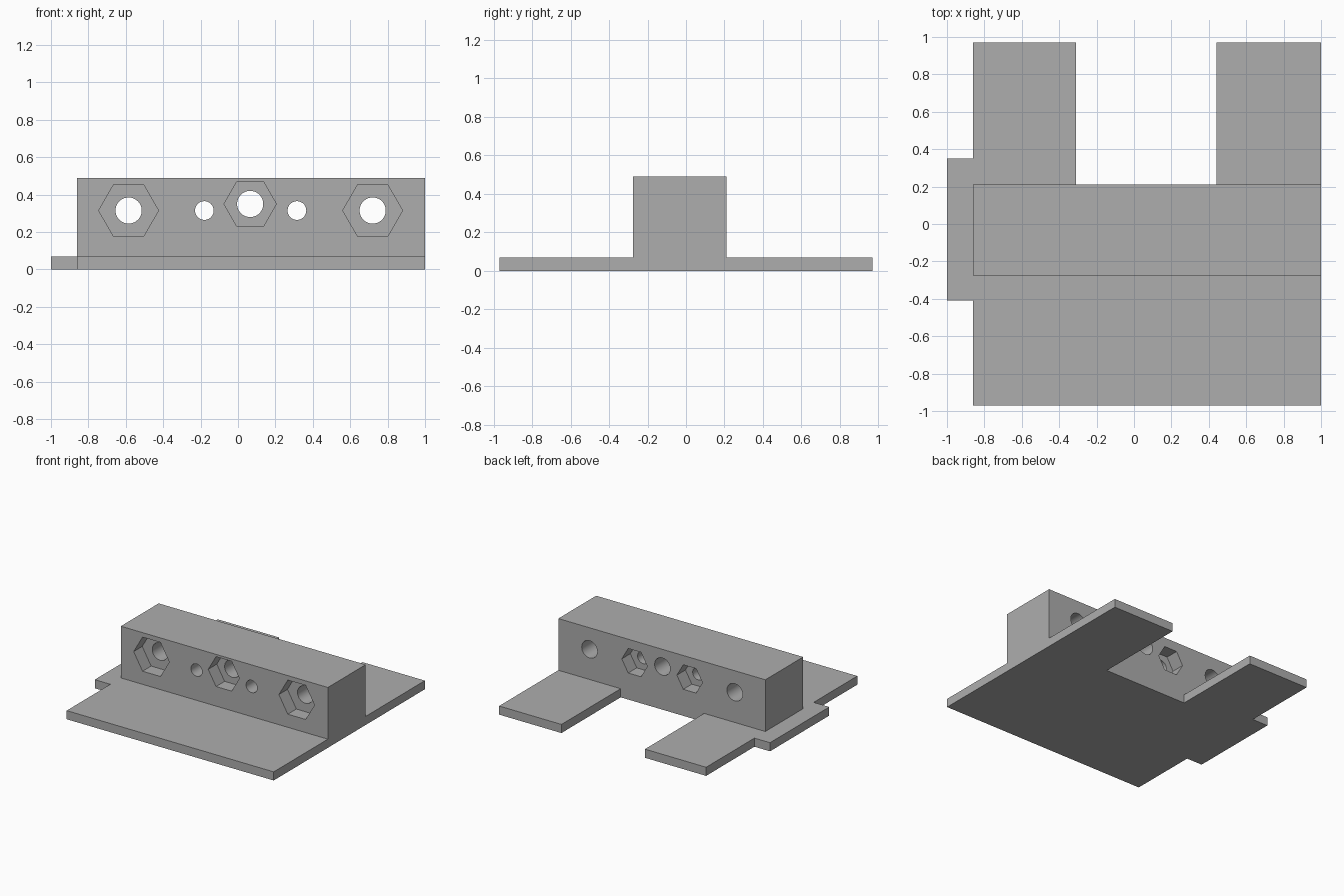
import bpy
import bmesh
from math import cos, sin, pi, radians
from mathutils import Vector

cube = bpy.data.objects.get("Cube")
if cube:
    bpy.data.objects.remove(cube, do_unlink=True)

grey = bpy.data.materials.new("plain grey")
grey.use_nodes = True
colour = (0.42, 0.42, 0.42, 1)
grey.diffuse_color = colour
grey.node_tree.nodes["Principled BSDF"].inputs["Base Color"].default_value = colour


def prism(name, points, direction):
    """Extrude a flat outline along a direction into a closed solid."""
    bm = bmesh.new()
    face = bm.faces.new([bm.verts.new(p) for p in points])
    side = bmesh.ops.extrude_face_region(bm, geom=[face])["geom"]
    moved = [v for v in side if isinstance(v, bmesh.types.BMVert)]
    bmesh.ops.translate(bm, verts=moved, vec=Vector(direction))
    bmesh.ops.recalc_face_normals(bm, faces=bm.faces)
    mesh = bpy.data.meshes.new(name)
    bm.to_mesh(mesh)
    bm.free()
    mesh.materials.append(grey)
    ob = bpy.data.objects.new(name, mesh)
    bpy.context.collection.objects.link(ob)
    return ob


def bore(name, x, z, radius, sides, y0, y1):
    """Round or hexagonal cutter running front to back."""
    ring = [(x + radius * cos(2 * pi * i / sides), y0,
             z + radius * sin(2 * pi * i / sides)) for i in range(sides)]
    return prism(name, ring, (0, y1 - y0, 0))


def combine(target, tool, operation):
    mod = target.modifiers.new(operation.lower(), "BOOLEAN")
    mod.operation = operation
    mod.solver = "EXACT"
    mod.object = tool
    bpy.context.view_layer.objects.active = target
    bpy.ops.object.modifier_apply(modifier=mod.name)
    bpy.data.objects.remove(tool, do_unlink=True)


LEFT, RIGHT = -0.86, 1.0
FRONT, BACK = -0.275, 0.21
PLATE, TOP = 0.07, 0.49
POCKET = 0.11

# Base plate with two rear prongs and a side tab
outline = [(LEFT, -0.97), (RIGHT, -0.97), (RIGHT, 0.97), (0.44, 0.97),
           (0.44, BACK), (-0.31, BACK), (-0.31, 0.97), (LEFT, 0.97),
           (LEFT, 0.35), (-1, 0.35), (-1, -0.41), (LEFT, -0.41)]
bracket = prism("mounting_bracket", [(x, y, 0) for x, y in outline], (0, 0, PLATE))

# Upright block across the plate
block = prism("upright_block",
              [(LEFT, FRONT, 0), (RIGHT, FRONT, 0), (RIGHT, BACK, 0), (LEFT, BACK, 0)],
              (0, 0, TOP))
combine(bracket, block, "UNION")

# Through holes with nut pockets: x, z, hole radius, nut radius, pocket at front
holes = [(-0.585, 0.315, 0.07, 0.16, True),
         (0.065, 0.35, 0.07, 0.14, True),
         (0.72, 0.315, 0.07, 0.16, True),
         (-0.18, 0.315, 0.05, 0.115, False),
         (0.315, 0.315, 0.05, 0.115, False)]
for x, z, hole, nut, at_front in holes:
    combine(bracket, bore("hole_cutter", x, z, hole, 48, FRONT - 0.1, BACK + 0.1), "DIFFERENCE")
    span = (FRONT - 0.1, FRONT + POCKET) if at_front else (BACK - POCKET, BACK + 0.1)
    combine(bracket, bore("nut_cutter", x, z, nut, 6, *span), "DIFFERENCE")

# Smooth bores, sharp corners
bpy.ops.object.select_all(action="DESELECT")
bracket.select_set(True)
bpy.context.view_layer.objects.active = bracket
bpy.ops.object.shade_smooth_by_angle(angle=radians(30))
